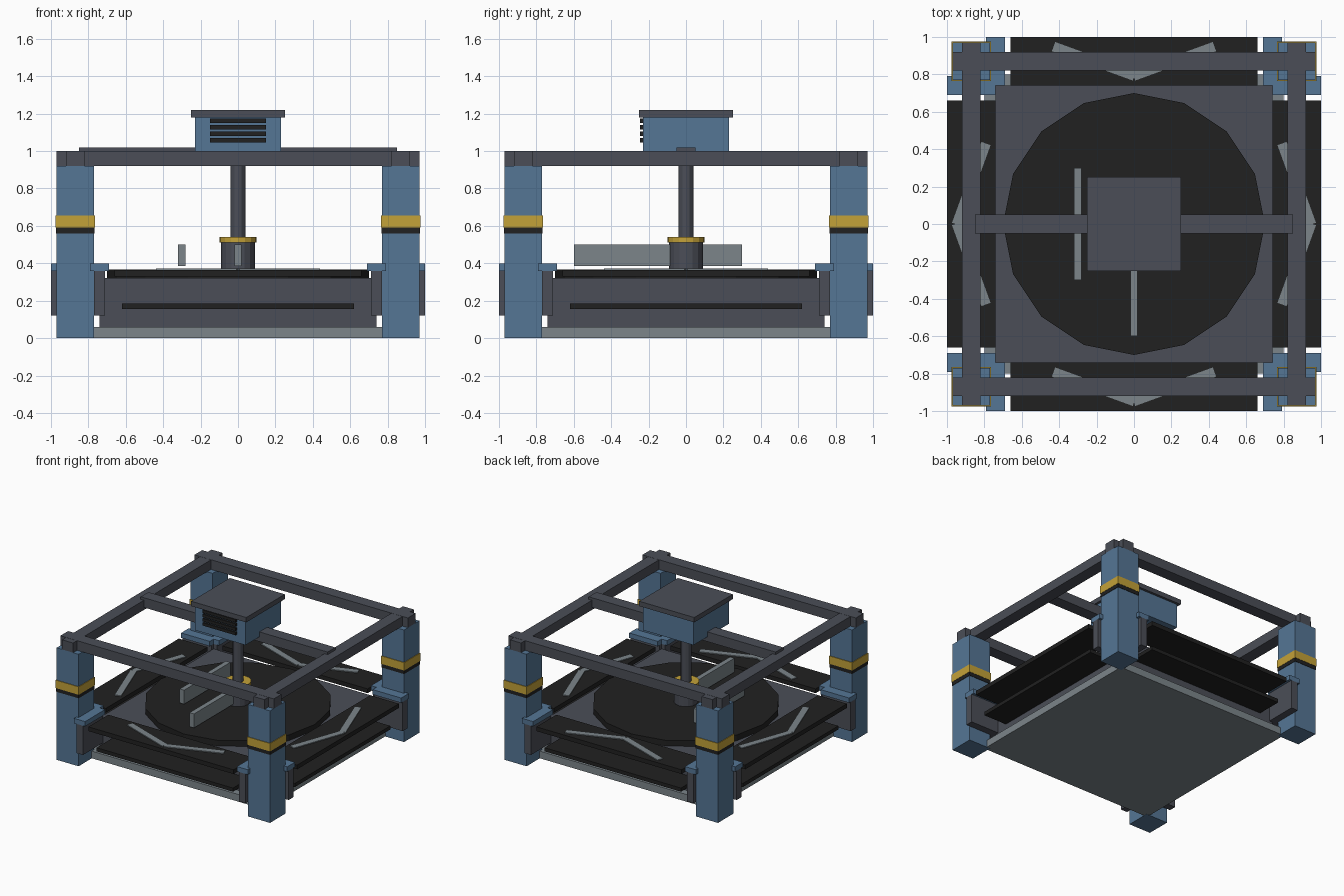
import bpy
from math import radians, cos, sin, pi
from mathutils import Matrix, Vector

cube = bpy.data.objects.get("Cube")
if cube:
    bpy.data.objects.remove(cube, do_unlink=True)


def material(name, rgb):
    m = bpy.data.materials.new(name)
    m.use_nodes = True
    m.diffuse_color = (*rgb, 1)
    m.node_tree.nodes["Principled BSDF"].inputs["Base Color"].default_value = (*rgb, 1)
    return m


BLUE = material("steel blue", (0.09, 0.18, 0.30))
DARK = material("dark grey", (0.07, 0.076, 0.095))
BLACK = material("black", (0.015, 0.015, 0.015))
LIGHT = material("light grey", (0.2, 0.235, 0.255))
YELLOW = material("yellow", (0.55, 0.36, 0.04))


def finish(name, mat):
    ob = bpy.context.object
    ob.name = ob.data.name = name
    ob.data.materials.append(mat)
    return ob


def box(name, mat, xs, ys, zs, turn=0.0):
    """Box between limits, then turned about the vertical axis of the model."""
    bpy.ops.mesh.primitive_cube_add(size=1)
    ob = finish(name, mat)
    lims = (xs, ys, zs)
    size = Matrix.Diagonal([b - a for a, b in lims] + [1])
    mid = Matrix.Translation(Vector([(a + b) / 2 for a, b in lims]))
    ob.data.transform(Matrix.Rotation(turn, 4, "Z") @ mid @ size)
    return ob


def cylinder(name, mat, r, z0, z1, sides=16):
    bpy.ops.mesh.primitive_cylinder_add(vertices=sides, radius=r, depth=z1 - z0,
                                        location=(0, 0, (z0 + z1) / 2))
    return finish(name, mat)


# Base and main body
box("base_plate", LIGHT, (-0.8, 0.8), (-0.8, 0.8), (0.001, 0.06))
box("body", DARK, (-0.74, 0.74), (-0.74, 0.74), (0.06, 0.32))
cylinder("turntable", BLACK, 0.7, 0.32, 0.367)

# Corner columns with painted bands
for sx in (-1, 1):
    for sy in (-1, 1):
        def post(name, mat, grow, z0, z1):
            a, b = 0.77 - grow, 0.97 + grow
            box(name, mat, sorted((sx * a, sx * b)), sorted((sy * a, sy * b)), (z0, z1))
        post("column", BLUE, 0, 0, 0.92)
        post("column_black_band", BLACK, 0.003, 0.56, 0.59)
        post("column_yellow_band", YELLOW, 0.005, 0.59, 0.655)

# Top frame
for s in (-1, 1):
    across = sorted((s * 0.82, s * 0.92))
    box("frame_beam_x", DARK, (-0.97, 0.97), across, (0.92, 1.0))
    box("frame_beam_y", DARK, across, (-0.97, 0.97), (0.92, 0.999))
box("cross_beam", DARK, (-0.85, 0.85), (-0.05, 0.05), (0.94, 1.02))

# Belts on the four sides; the chevrons on the back belt point inward
for i, side in enumerate(("front", "right", "back", "left")):
    turn = i * pi / 2
    box(side + "_upper_belt", BLACK, (-0.66, 0.66), (-1, -0.74), (0.33, 0.365), turn)
    box(side + "_lower_belt", BLACK, (-0.62, 0.62), (-0.95, -0.74), (0.155, 0.185), turn)
    for s in (-1, 1):
        rail = sorted((s * 0.71, s * 0.77))
        cap = sorted((s * 0.69, s * 0.79))
        box(side + "_rail", DARK, rail, (-1, -0.74), (0.12, 0.36), turn)
        box(side + "_rail_cap", BLUE, cap, (-1, -0.74), (0.36, 0.40), turn)
        flip = -1 if side == "back" else 1
        arm = box(side + "_chevron_arm", LIGHT, (-0.23, 0.23), (-0.026, 0.026), (0.36, 0.372))
        place = Matrix.Translation((s * 0.214, -0.87, 0))
        arm.data.transform(Matrix.Rotation(turn, 4, "Z") @ place
                           @ Matrix.Rotation(s * flip * radians(20), 4, "Z"))

# Central spindle and wrapping arms
cylinder("hub", DARK, 0.09, 0.367, 0.51)
cylinder("hub_ring", YELLOW, 0.1, 0.51, 0.54)
cylinder("shaft", DARK, 0.04, 0.5, 0.99, 12)
box("front_arm", LIGHT, (-0.02, 0.02), (-0.6, 0), (0.385, 0.5))
box("side_arm", LIGHT, (-0.32, -0.28), (-0.3, 0.3), (0.385, 0.5))

# Drive head with vents
box("drive_housing", BLUE, (-0.23, 0.23), (-0.23, 0.23), (0.98, 1.18))
box("drive_lid", DARK, (-0.25, 0.25), (-0.25, 0.25), (1.18, 1.22))
for k in range(4):
    z = 1.057 + k * 0.035
    box("vent_slat", BLACK, (-0.15, 0.15), (-0.245, -0.22), (z - 0.012, z + 0.012))
